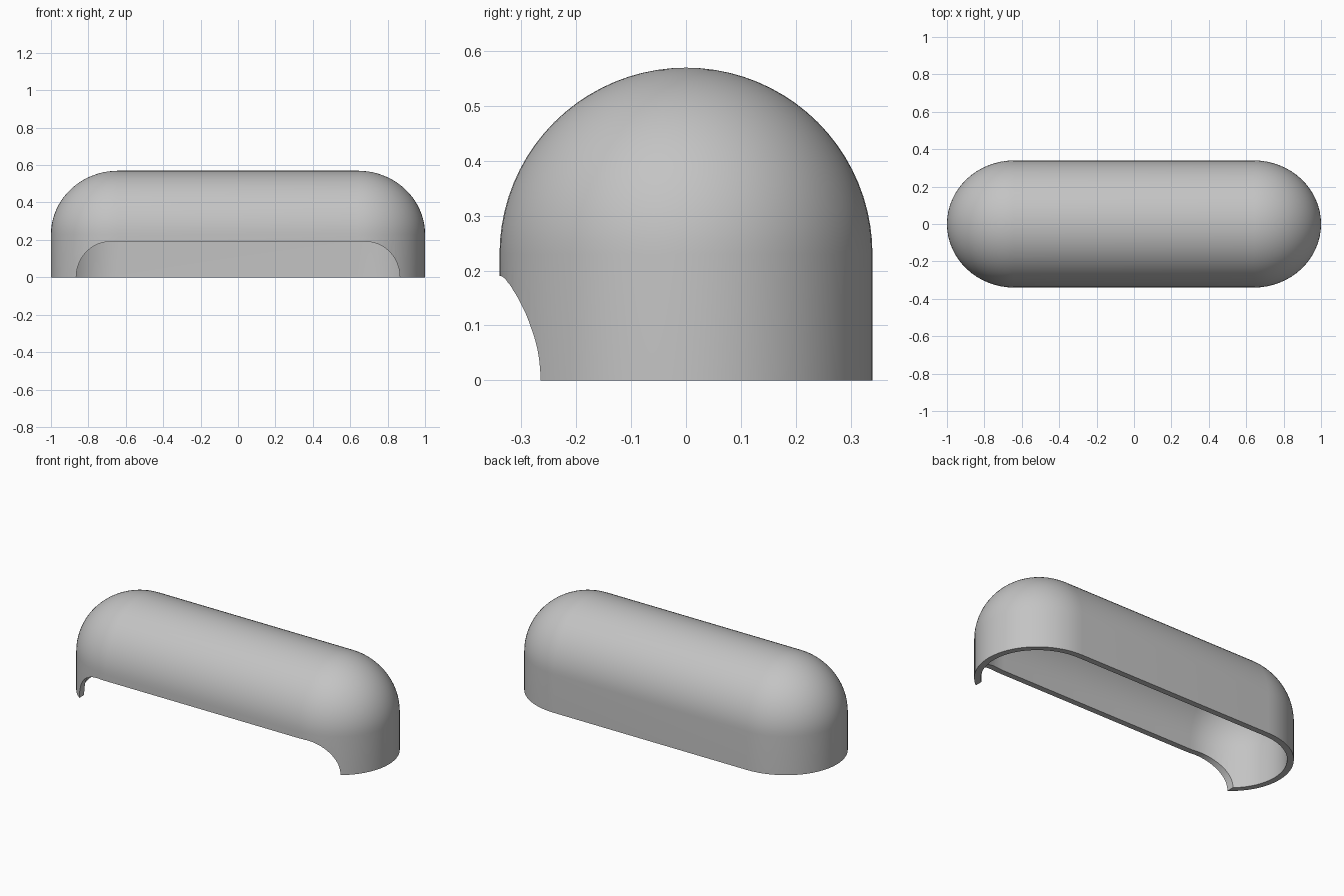
import bpy, bmesh, math

if "Cube" in bpy.data.objects:
    bpy.data.objects.remove(bpy.data.objects["Cube"])

HALF_STRAIGHT = 0.64   # half length of the straight middle
END, SIDE, RISE = 0.36, 0.34, 0.34
WALL_TOP = 0.23        # height where the dome begins
THICK = 0.035
SEG, DOME = 32, 20

grey = bpy.data.materials.new("plain grey")
grey.diffuse_color = (0.55, 0.55, 0.55, 1)
grey.use_nodes = True
grey.node_tree.nodes["Principled BSDF"].inputs["Base Color"].default_value = grey.diffuse_color


def ring(bm, inset, z, k):
    """Stadium loop, scaled by k towards the ridge line."""
    verts = []
    for s in (1, -1):
        for i in range(SEG + 1):
            t = math.pi * (i / SEG - 0.5)
            verts.append(bm.verts.new((s * (HALF_STRAIGHT + (END - inset) * k * math.cos(t)),
                                       s * (SIDE - inset) * k * math.sin(t), z)))
    return verts


def skin(bm, inset):
    """Vertical wall and dome; returns the bottom loop."""
    rings = [ring(bm, inset, 0, 1)]
    for j in range(DOME + 1):
        p = math.pi / 2 * j / DOME
        rings.append(ring(bm, inset, WALL_TOP + (RISE - inset) * math.sin(p), math.cos(p)))
    for a, b in zip(rings, rings[1:]):
        bridge(bm, a, b)
    return rings[0]


def bridge(bm, a, b):
    n = len(a)
    for i in range(n):
        bm.faces.new((a[i], a[(i + 1) % n], b[(i + 1) % n], b[i]))


def make(name, bm):
    bmesh.ops.recalc_face_normals(bm, faces=bm.faces)
    me = bpy.data.meshes.new(name)
    bm.to_mesh(me)
    bm.free()
    me.materials.append(grey)
    ob = bpy.data.objects.new(name, me)
    bpy.context.collection.objects.link(ob)
    return ob


# Hollow cover: outer and inner skins joined by the bottom rim
bm = bmesh.new()
bridge(bm, skin(bm, 0), skin(bm, THICK))
bmesh.ops.remove_doubles(bm, verts=bm.verts, dist=0.0001)
cover = make("cover", bm)

# Cutter for the wide front opening with rounded upper corners
bm = bmesh.new()
profile = [(-0.865, -0.1), (0.865, -0.1)]
arc = [(0.685 + 0.18 * math.cos(math.pi / 2 * i / 16),
        0.19 * math.sin(math.pi / 2 * i / 16)) for i in range(17)]
profile += arc + [(-x, z) for x, z in reversed(arc)]
face = bm.faces.new([bm.verts.new((x, -0.5, z)) for x, z in profile])
out = bmesh.ops.extrude_face_region(bm, geom=[face])
bmesh.ops.translate(bm, vec=(0, 0.5, 0),
                    verts=[v for v in out["geom"] if isinstance(v, bmesh.types.BMVert)])
cutter = make("opening_cutter", bm)

mod = cover.modifiers.new("front opening", 'BOOLEAN')
mod.operation, mod.solver, mod.object = 'DIFFERENCE', 'EXACT', cutter
bpy.context.view_layer.objects.active = cover
cover.select_set(True)
bpy.ops.object.modifier_apply(modifier=mod.name)
bpy.data.objects.remove(cutter)
bpy.ops.object.shade_smooth_by_angle(angle=math.radians(35))
